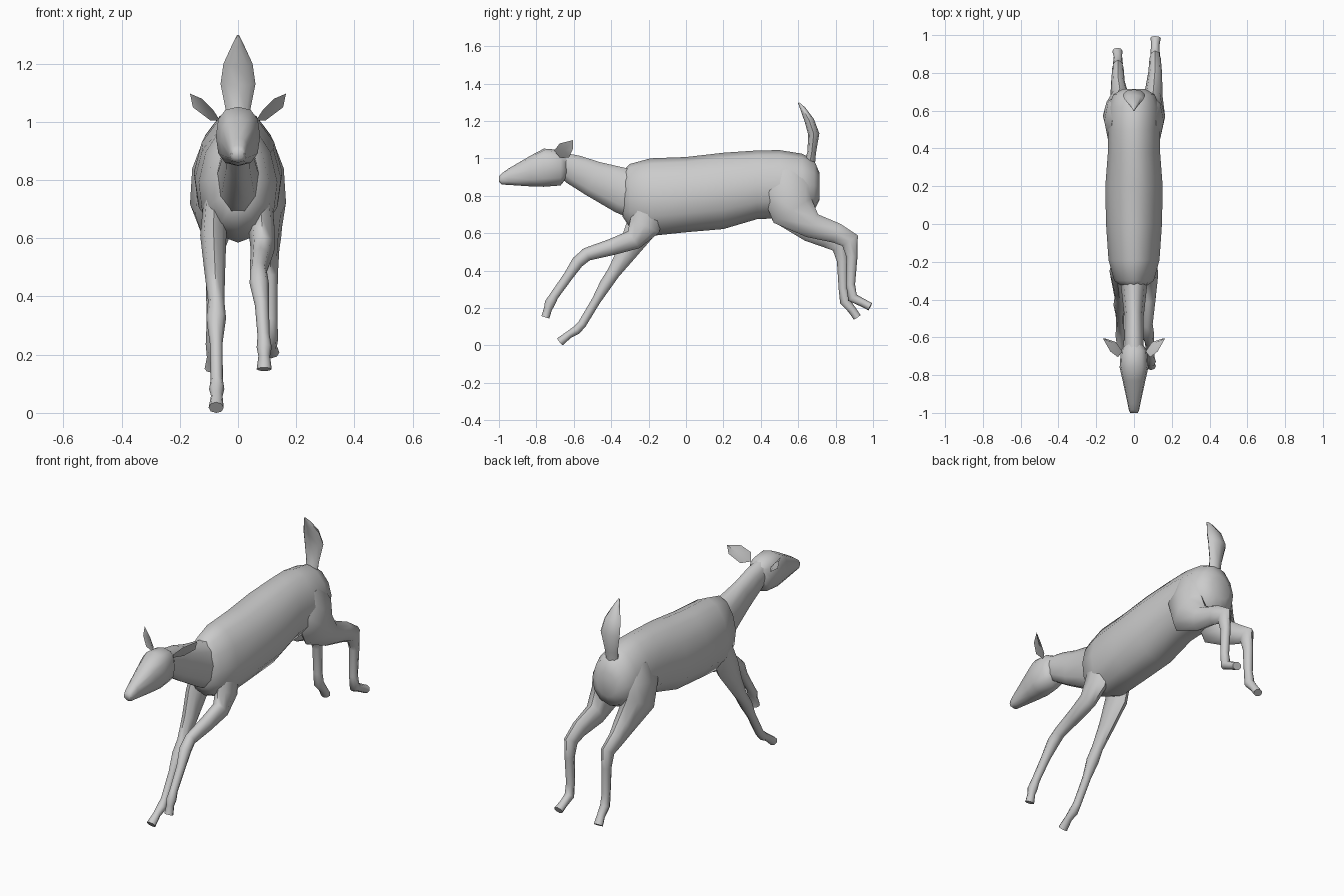
import bpy, math
from mathutils import Vector


def loft(name, secs, n=10, upright=False, power=1.0, egg=0.0):
    """Skin rings (x, y, z, half width, half depth) along a path."""
    pts = [Vector(s[:3]) for s in secs]
    verts, faces = [], []
    for i, s in enumerate(secs):
        if upright:
            side, up = Vector((1, 0, 0)), Vector((0, 0, 1))
        else:
            t = Vector()
            if i > 0:
                t += (pts[i] - pts[i - 1]).normalized()
            if i < len(pts) - 1:
                t += (pts[i + 1] - pts[i]).normalized()
            t.normalize()
            side = Vector((1, 0, 0))
            side = (side - t * side.dot(t)).normalized()
            up = side.cross(t)
        for k in range(n):
            a = 2 * math.pi * k / n
            c, d = math.cos(a), math.sin(a)
            c = math.copysign(abs(c) ** power, c) * (1 - egg * d)
            d = math.copysign(abs(d) ** power, d)
            p = pts[i] + side * (s[3] * c) + up * (s[4] * d)
            verts.append((p.x, p.y, max(p.z, 0)))
    for i in range(len(secs) - 1):
        for k in range(n):
            a, b = i * n + k, i * n + (k + 1) % n
            faces.append((a, b, b + n, a + n))
    faces.append(tuple(range(n))[::-1])
    faces.append(tuple(range((len(secs) - 1) * n, len(secs) * n)))
    return finish(name, verts, faces)


def finish(name, verts, faces):
    me = bpy.data.meshes.new(name)
    me.from_pydata(verts, [], faces)
    ob = bpy.data.objects.new(name, me)
    bpy.context.collection.objects.link(ob)
    bpy.ops.object.select_all(action='DESELECT')
    ob.select_set(True)
    bpy.context.view_layer.objects.active = ob
    bpy.ops.object.mode_set(mode='EDIT')
    bpy.ops.mesh.select_all(action='SELECT')
    bpy.ops.mesh.normals_make_consistent(inside=False)
    bpy.ops.object.mode_set(mode='OBJECT')
    bpy.ops.object.shade_smooth_by_angle(angle=math.radians(55))
    return ob


def spans(rows):
    """(y, top, bottom, half width) -> upright ring sections."""
    return [(0, y, (t + b) / 2, w, (t - b) / 2) for y, t, b, w in rows]


# Torso
loft("torso", spans([
    (-.34, .93, .69, .05), (-.30, .97, .63, .105), (-.19, 1.0, .585, .135),
    (0, 1.007, .605, .148), (.2, 1.03, .622, .152), (.38, 1.042, .675, .138),
    (.5, 1.044, .68, .138), (.62, 1.025, .69, .135), (.685, .99, .72, .11),
    (.715, .92, .78, .06)]), n=12, upright=True, egg=.1)

# Neck and head
loft("neck", [(0, -.2, .79, .09, .15), (0, -.34, .828, .068, .128),
              (0, -.5, .893, .05, .1), (0, -.6, .94, .05, .085),
              (0, -.69, .98, .05, .06)])
loft("head", spans([
    (-.635, 1.02, .90, .045), (-.67, 1.045, .855, .07), (-.76, 1.052, .848, .076),
    (-.83, 1.015, .85, .06), (-.95, .945, .858, .034), (-.985, .92, .86, .027),
    (-1.0, .905, .875, .02)]), n=12, upright=True, power=.8)

# Ears: cupped leaf shape, mirrored
for s, side in ((-1, "right"), (1, "left")):
    rim = [(.062, -.675, 1.005), (.085, -.705, 1.04), (.125, -.675, 1.08), (.165, -.605, 1.097),
           (.155, -.605, 1.05), (.095, -.625, 1.005)]
    v = [(s * x, y, z) for x, y, z in rim]
    v += [(s * .115, -.628, 1.058), (s * .11, -.648, 1.042)]
    f = [(i, (i + 1) % 6, 6) for i in range(6)] + [((i + 1) % 6, i, 7) for i in range(6)]
    finish(side + "_ear", v, f)

# Raised tail
loft("tail", [(0, .66, .97, .035, .03), (0, .672, 1.03, .04, .023),
              (0, .683, 1.13, .06, .03), (0, .66, 1.2, .05, .026),
              (0, .625, 1.265, .02, .014), (0, .602, 1.297, .004, .004)], n=8)

# Front legs
loft("front_leg_raised", [
    (.075, -.19, .76, .04, .08), (.08, -.22, .64, .045, .085), (.085, -.28, .565, .042, .055),
    (.078, -.40, .525, .036, .044), (.07, -.53, .487, .029, .036), (.073, -.58, .445, .033, .033),
    (.082, -.63, .37, .024, .026), (.088, -.705, .265, .021, .024), (.09, -.728, .225, .026, .028),
    (.09, -.738, .195, .02, .022), (.09, -.752, .15, .026, .022)], n=8)
loft("front_leg_reaching", [
    (-.075, -.19, .76, .04, .08), (-.085, -.25, .61, .045, .08), (-.08, -.32, .49, .036, .052),
    (-.075, -.39, .385, .028, .035), (-.075, -.43, .325, .034, .033), (-.075, -.48, .24, .022, .024),
    (-.073, -.555, .115, .021, .023), (-.073, -.585, .082, .026, .024),
    (-.073, -.625, .058, .02, .02), (-.075, -.675, .018, .026, .024)], n=8)


# Hind legs
def hind_leg(name, s, dx, hock, fetlock, toe):
    hy, hz = hock
    fy, fz = fetlock
    ty, tz = toe
    loft(name, [
        (s * .07, .53, .93, .05, .1), (s * .09, .545, .83, .068, .14),
        (s * .1, .57, .72, .065, .12), (s * (dx - .01), .675, hz + .065, .05, .068),
        (s * dx, hy - .08, hz + .025, .036, .054), (s * dx, hy - .008, hz - .015, .03, .05),
        (s * dx, hy + .002, hz - .1, .025, .03), (s * dx, fy, fz + .07, .023, .024),
        (s * dx, fy + .01, fz, .026, .028), (s * dx, (fy + ty) / 2 + .01, (fz + tz) / 2 - .002, .022, .022),
        (s * (dx + .003), ty, tz, .027, .022)], n=8)


hind_leg("left_hind_leg", 1, .112, (.885, .575), (.88, .255), (.985, .207))
hind_leg("right_hind_leg", -1, .085, (.835, .55), (.84, .235), (.915, .15))
